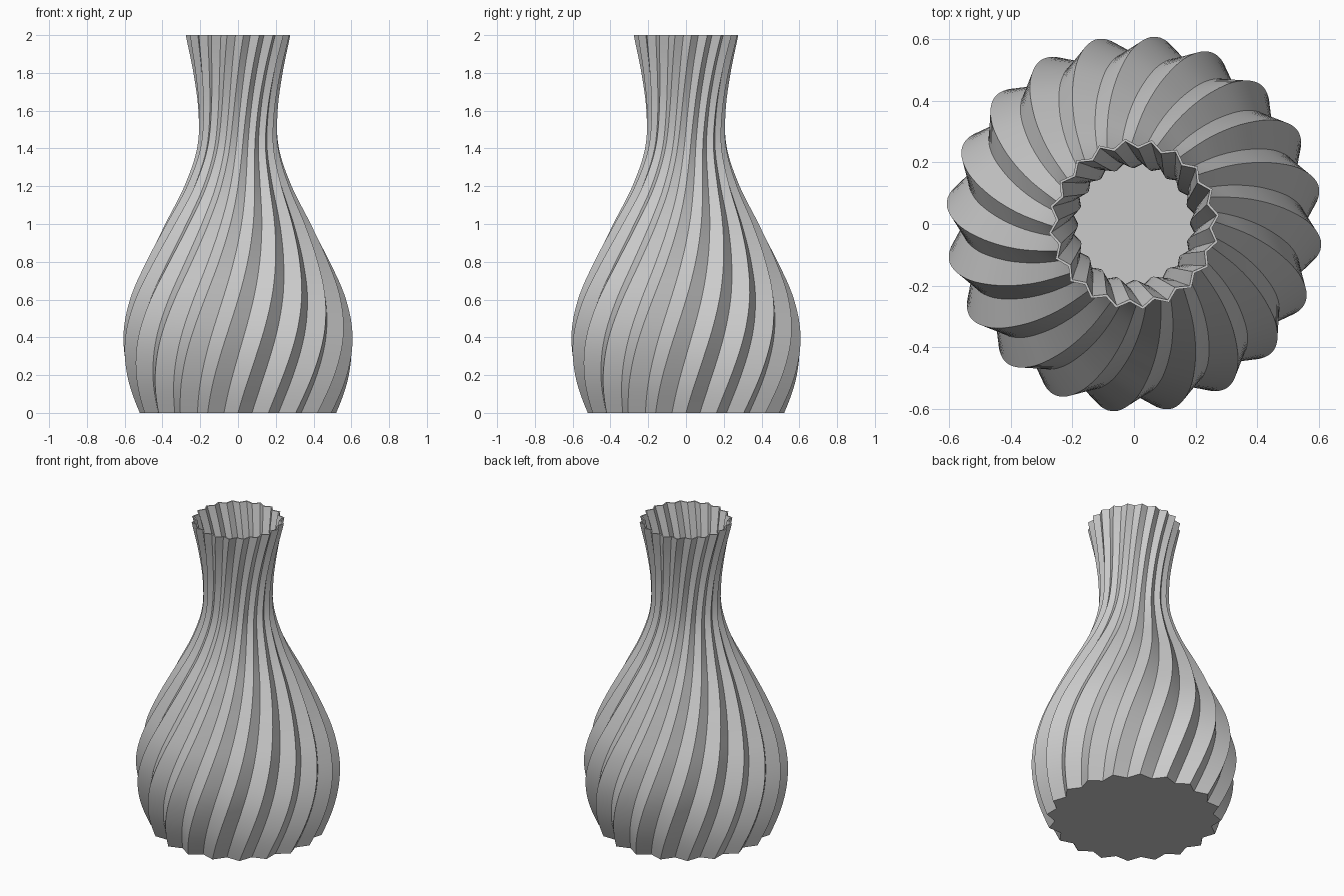
import bpy
import bmesh
from math import cos, sin, radians
from mathutils import Vector

cube = bpy.data.objects.get("Cube")
if cube:
    bpy.data.objects.remove(cube, do_unlink=True)

RIBS = 20
ROWS = 60
HEIGHT = 2.0
TWIST = radians(60)
VALLEY_SHARE = 0.5   # where the valley sits between two ridges
VALLEY_RATIO = 0.91  # valley radius compared with ridge radius
WALL = 0.009
FLOOR = 0.02

# Ridge radius at evenly spaced heights from base to rim
PROFILE = [0.52, 0.59, 0.61, 0.572, 0.488, 0.387, 0.284, 0.218, 0.211, 0.236, 0.278]


def ridge_radius(z):
    """Smooth curve through the profile radii."""
    t = min(z / HEIGHT, 1.0) * (len(PROFILE) - 1)
    i = min(int(t), len(PROFILE) - 2)
    f = t - i
    b, c = PROFILE[i], PROFILE[i + 1]
    a = PROFILE[i - 1] if i > 0 else 2 * b - c - 0.03
    d = PROFILE[i + 2] if i + 2 < len(PROFILE) else 2 * c - b
    return 0.5 * (2 * b + (c - a) * f + (2 * a - 5 * b + 4 * c - d) * f ** 2
                  + (3 * b - a - 3 * c + d) * f ** 3)


def add_ring(bm, z, inset):
    """One star-shaped cross-section, turned according to its height."""
    ridge = ridge_radius(z)
    turn = TWIST * z / HEIGHT
    step = radians(360) / RIBS
    ring = []
    for k in range(RIBS):
        for share, r in ((0, ridge), (VALLEY_SHARE, ridge * VALLEY_RATIO)):
            angle = turn + (k + share) * step
            r -= inset
            ring.append(bm.verts.new(Vector((r * cos(angle), r * sin(angle), z))))
    return ring


# Outer wall from base to rim, then inner wall down to the floor
bm = bmesh.new()
rings = [add_ring(bm, HEIGHT * i / ROWS, 0) for i in range(ROWS + 1)]
rings += [add_ring(bm, FLOOR + (HEIGHT - FLOOR) * i / ROWS, WALL)
          for i in range(ROWS, -1, -1)]
for low, high in zip(rings, rings[1:]):
    for j in range(len(low)):
        n = (j + 1) % len(low)
        bm.faces.new((low[j], low[n], high[n], high[j]))

# Base and inside floor
bm.faces.new(list(reversed(rings[0])))
bm.faces.new(rings[-1])
bmesh.ops.recalc_face_normals(bm, faces=bm.faces)

mesh = bpy.data.meshes.new("fluted_vase")
bm.to_mesh(mesh)
bm.free()
vase = bpy.data.objects.new("fluted_vase", mesh)
bpy.context.collection.objects.link(vase)

# Plain grey finish
grey = bpy.data.materials.new("light_grey")
grey.use_nodes = True
colour = (0.6, 0.6, 0.6, 1)
grey.diffuse_color = colour
grey.node_tree.nodes["Principled BSDF"].inputs["Base Color"].default_value = colour
mesh.materials.append(grey)

# Smooth along the flutes, sharp across the ridges
bpy.ops.object.select_all(action="DESELECT")
vase.select_set(True)
bpy.context.view_layer.objects.active = vase
bpy.ops.object.shade_smooth_by_angle(angle=radians(25))
